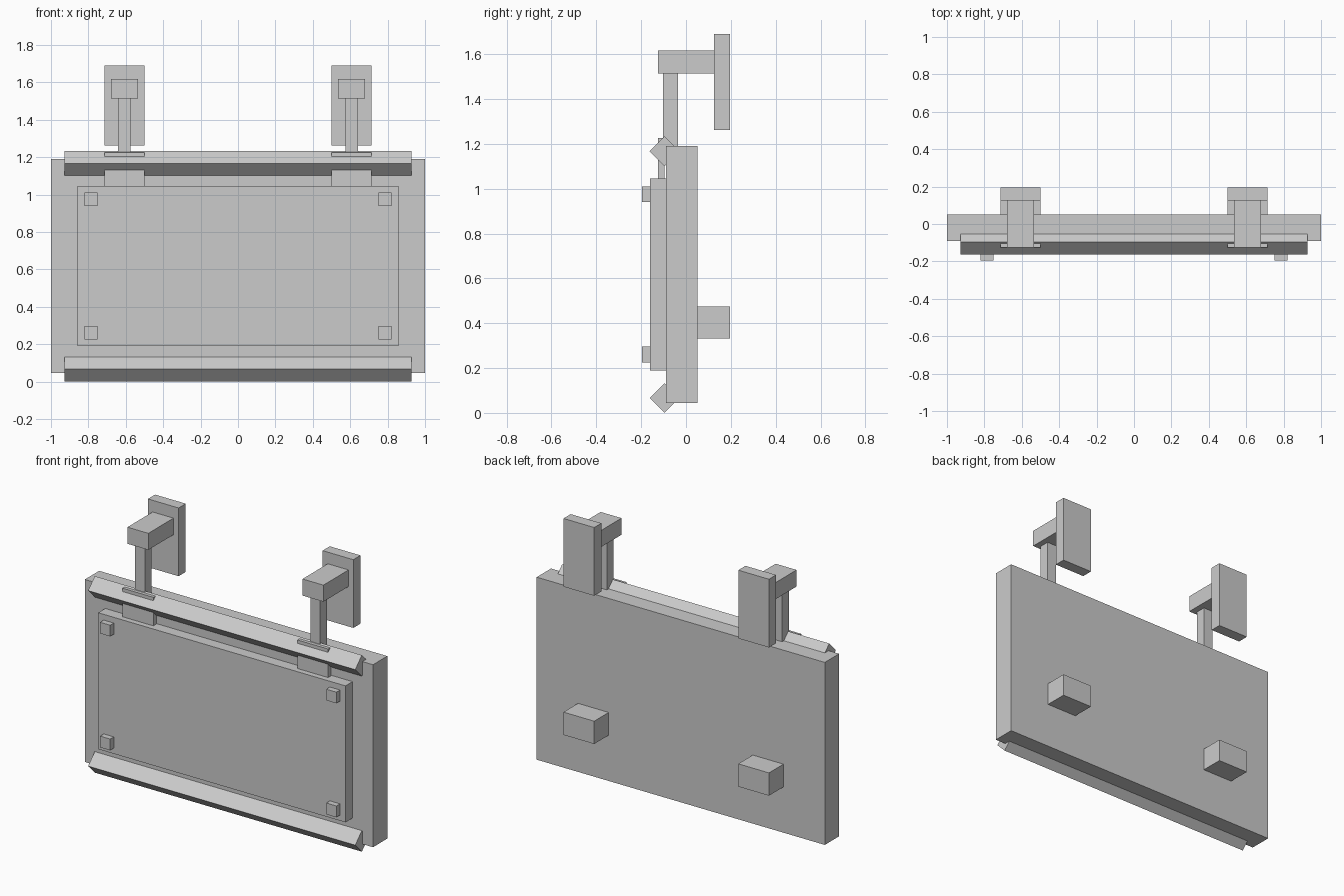
import bpy
import math

if "Cube" in bpy.data.objects:
    bpy.data.objects.remove(bpy.data.objects["Cube"])

grey = bpy.data.materials.new("plain grey")
grey.diffuse_color = (0.6, 0.6, 0.6, 1)
grey.use_nodes = True
grey.node_tree.nodes["Principled BSDF"].inputs["Base Color"].default_value = grey.diffuse_color


def box(name, x, y, z):
    """Box from (min, max) pairs on each axis."""
    bpy.ops.mesh.primitive_cube_add(size=1)
    ob = bpy.context.object
    ob.name = name
    ob.location = [(a + b) / 2 for a, b in (x, y, z)]
    ob.scale = [b - a for a, b in (x, y, z)]
    bpy.ops.object.transform_apply(location=False, rotation=False, scale=True)
    ob.data.materials.append(grey)
    return ob


def rail(name, z):
    """Square bar turned on its edge, half-diagonal 0.066."""
    s = 0.066 / math.sqrt(2)
    ob = box(name, (-0.927, 0.927), (-s, s), (-s, s))
    ob.rotation_euler.x = math.radians(45)
    ob.location = (0, -0.096, z)


# Sign body
box("back_board", (-1, 1), (-0.09, 0.052), (0.045, 1.19))
box("front_panel", (-0.858, 0.858), (-0.16, -0.09), (0.19, 1.046))
rail("top_rail", 1.167)
rail("bottom_rail", 0.066)

# Parts repeated left and right
for side, s in (("left", -1), ("right", 1)):
    def pair(name, a, b, y, z):
        box(f"{side}_{name}", sorted((s * a, s * b)), y, z)

    # Corner bolts on the panel
    pair("lower_bolt", 0.75, 0.82, (-0.196, -0.16), (0.225, 0.296))
    pair("upper_bolt", 0.75, 0.82, (-0.196, -0.16), (0.94, 1.01))
    # Hanging bracket
    pair("strap", 0.5, 0.713, (-0.125, -0.096), (1.01, 1.225))
    pair("post", 0.575, 0.642, (-0.102, -0.036), (1.17, 1.515))
    pair("arm", 0.535, 0.68, (-0.125, 0.125), (1.513, 1.617))
    pair("wall_plate", 0.5, 0.713, (0.125, 0.196), (1.262, 1.69))
    # Rear spacer
    pair("rear_spacer", 0.5, 0.713, (0.052, 0.196), (0.332, 0.475))
